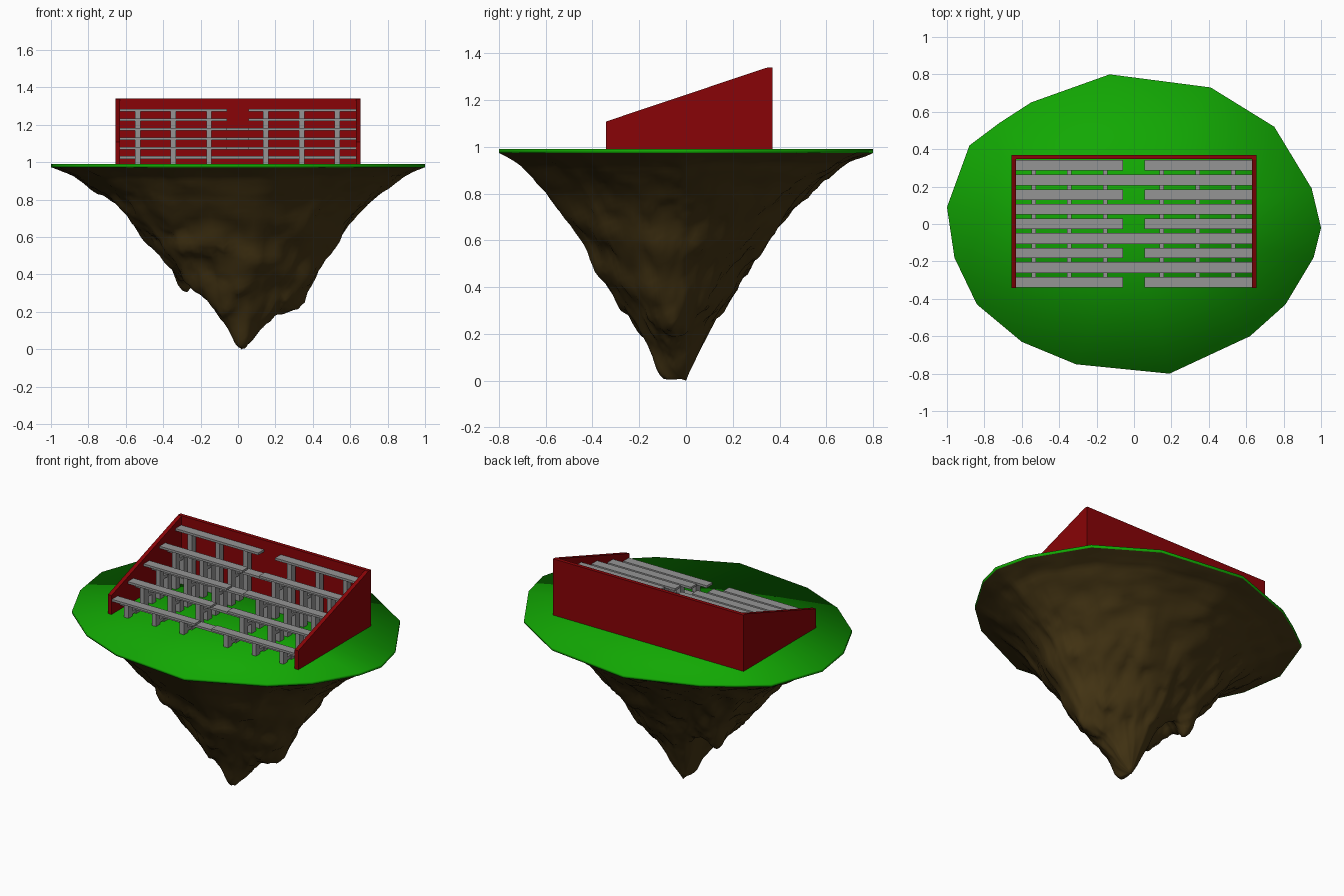
import bpy, bmesh
from math import exp, sqrt
from mathutils import Vector, noise

if "Cube" in bpy.data.objects:
    bpy.data.objects.remove(bpy.data.objects["Cube"])


def material(name, rgb):
    m = bpy.data.materials.new(name)
    m.diffuse_color = (*rgb, 1)
    m.use_nodes = True
    m.node_tree.nodes["Principled BSDF"].inputs["Base Color"].default_value = m.diffuse_color
    return m


RED = material("red_paint", (0.25, 0.001, 0.002))
GREEN = material("grass_green", (0.006, 0.39, 0.001))
BROWN = material("earth_brown", (0.06, 0.036, 0.007))
GREY = material("metal_grey", (0.3, 0.3, 0.3))


def finish(bm, name, mat, smooth=False):
    bmesh.ops.recalc_face_normals(bm, faces=bm.faces)
    me = bpy.data.meshes.new(name)
    bm.to_mesh(me)
    bm.free()
    if smooth:
        for p in me.polygons:
            p.use_smooth = True
    me.materials.append(mat)
    ob = bpy.data.objects.new(name, me)
    bpy.context.collection.objects.link(ob)
    return ob


def add_box(bm, x0, x1, y0, y1, z0, z1):
    r = bmesh.ops.create_cube(bm, size=1)
    for v in r["verts"]:
        v.co = Vector(((x0 + x1) / 2 + v.co.x * (x1 - x0),
                       (y0 + y1) / 2 + v.co.y * (y1 - y0),
                       (z0 + z1) / 2 + v.co.z * (z1 - z0)))


# Irregular island outline, seen from above
OUTLINE = [(1, -.02), (.95, .19), (.75, .52), (.41, .73), (-.13, .80), (-.55, .65),
           (-.72, .54), (-.88, .42), (-1, .09), (-.96, -.18), (-.84, -.43), (-.60, -.63),
           (-.31, -.75), (.19, -.80), (.62, -.60), (.81, -.43), (.96, -.18)]

# Grass slab with soft rim normals
bm = bmesh.new()
top = [bm.verts.new((x, y, .99)) for x, y in OUTLINE]
low = [bm.verts.new((x, y, .973)) for x, y in OUTLINE]
ct, cl = bm.verts.new((0, 0, .99)), bm.verts.new((0, 0, .973))
n = len(OUTLINE)
for i in range(n):
    j = (i + 1) % n
    bm.faces.new((top[i], top[j], ct))
    bm.faces.new((low[j], low[i], cl))
    bm.faces.new((low[i], low[j], top[j], top[i]))
finish(bm, "grass_slab", GREEN, True)

# Hanging rock: depth profile from tip (0) to rim (1)
PROFILE = [(0, 0), (.06, .07), (.125, .15), (.25, .29), (.375, .44), (.5, .58),
           (.625, .72), (.75, .835), (.875, .925), (1, .974)]


def profile(s):
    for (a, za), (b, zb) in zip(PROFILE, PROFILE[1:]):
        if s <= b:
            return za + (zb - za) * (s - a) / (b - a)
    return PROFILE[-1][1]


def blob(x, y, cx, cy, r):
    return exp(-((x - cx) ** 2 + (y - cy) ** 2) / (r * r))


def rock_point(px, py, s):
    x, y = px * s, py * s
    z = profile(s)
    side = py / sqrt(px * px + py * py)
    z += .09 * side * 6.4 * s * (1 - s) ** 2
    # valley beside the tip, a blunt toe, and two smaller hanging peaks
    z += .18 * blob(x, y, -.18, .02, .10)
    z -= .08 * blob(x, y, .0, -.10, .06)
    z -= .13 * blob(x, y, -.32, .12, .08)
    z -= .12 * blob(x, y, .33, -.08, .14)
    # craggy ridges, fading at tip and rim
    w = min(1, s * 5) * min(1, (1 - s) * 2.0)
    p = Vector((x * 4, y * 4, z * 2.0))
    ridge = abs(noise.noise(p + Vector((3.1, 7.7, 1.3)))) - .2
    z += w * (.08 * ridge + .025 * noise.noise(p * 3.1) + .015 * noise.noise(p * 7))
    k = 1 + w * .06 * noise.noise(Vector((x * 3, y * 3, z * 7)))
    return x * k + .02 * (1 - s), y * k, min(max(z, .005), .974)


bm = bmesh.new()
SUB, RINGS = 7, 48
rim = []
for i in range(n):
    a, b = OUTLINE[i], OUTLINE[(i + 1) % n]
    rim += [(a[0] + (b[0] - a[0]) * t / SUB, a[1] + (b[1] - a[1]) * t / SUB) for t in range(SUB)]
tip = bm.verts.new((.02, 0, 0))
prev = None
for r in range(1, RINGS + 1):
    ring = [bm.verts.new(rock_point(x, y, r / RINGS)) for x, y in rim]
    for i in range(len(ring)):
        j = (i + 1) % len(ring)
        if prev:
            bm.faces.new((prev[i], prev[j], ring[j], ring[i]))
        else:
            bm.faces.new((tip, ring[j], ring[i]))
    prev = ring
finish(bm, "hanging_rock", BROWN, True)

# Red back wall
bm = bmesh.new()
add_box(bm, -.655, .655, .347, .37, .98, 1.34)
finish(bm, "back_wall", RED)

# Red sloping side walls
SLOPE = [(-.343, .98), (.37, .98), (.37, 1.34), (.343, 1.338), (-.343, 1.108)]
for name, x0 in (("left_wall", -.655), ("right_wall", .63)):
    bm = bmesh.new()
    f = bm.faces.new([bm.verts.new((x0, y, z)) for y, z in SLOPE])
    ext = bmesh.ops.extrude_face_region(bm, geom=[f])
    for v in ext["geom"]:
        if isinstance(v, bmesh.types.BMVert):
            v.co.x += .025
    finish(bm, name, RED)

# Five rows of split seats, with a full-width footboard between rows
POSTS = (-.537, -.347, -.155, .148, .341, .531)
PITCH, RISE, T = .156, .0505, .014
for k in range(5):
    y, z = -.311 + k * PITCH, 1.083 + k * RISE
    bm = bmesh.new()
    add_box(bm, -.63, -.06, y - .028, y + .028, z - T, z)
    add_box(bm, .055, .63, y - .028, y + .028, z - T, z)
    finish(bm, f"seat_row_{k + 1}", GREY)
    bm = bmesh.new()
    for x in POSTS:
        add_box(bm, x - .0145, x + .0145, y - .02, y + .02, .985, z - T)
    finish(bm, f"seat_posts_{k + 1}", GREY)
    if k < 4:
        fy, fz = y + PITCH / 2, z - RISE
        bm = bmesh.new()
        add_box(bm, -.63, .63, fy - .029, fy + .029, fz - T, fz)
        finish(bm, f"footboard_{k + 1}", GREY)
        # footboard posts and the braces tying them to the seat posts
        bm = bmesh.new()
        for x in POSTS:
            add_box(bm, x - .0145, x + .0145, fy - .02, fy + .02, .985, fz - T)
            add_box(bm, x - .012, x + .012, y + .02, fy + PITCH / 2 - .02, fz - T - .02, fz - T)
        finish(bm, f"footboard_posts_{k + 1}", GREY)
